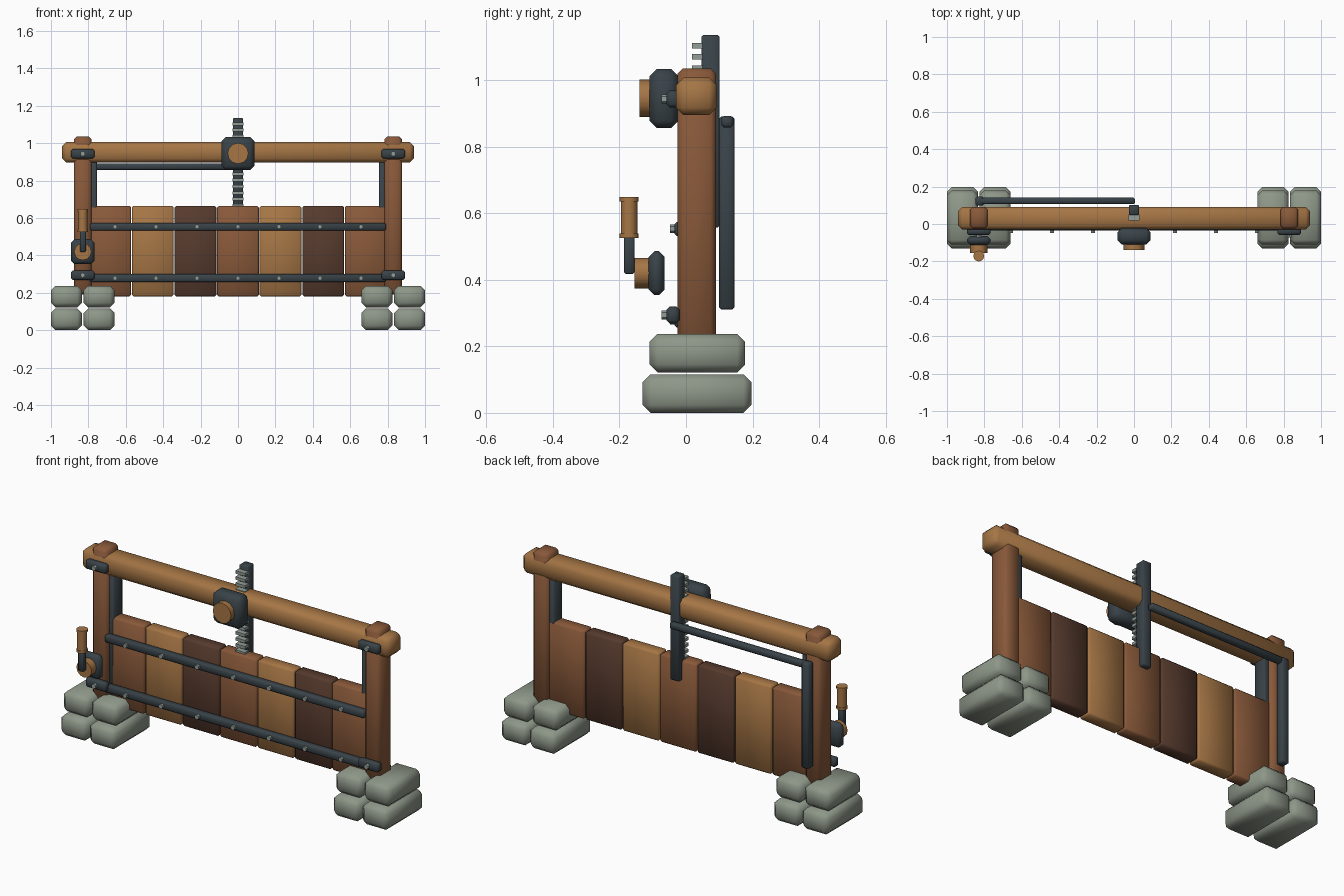
import bpy, bmesh, math
from mathutils import Matrix

if "Cube" in bpy.data.objects:
    bpy.data.objects.remove(bpy.data.objects["Cube"])


def material(name, rgb):
    m = bpy.data.materials.new(name)
    m.diffuse_color = (*rgb, 1)
    m.use_nodes = True
    m.node_tree.nodes["Principled BSDF"].inputs["Base Color"].default_value = m.diffuse_color
    return m


LIGHT = material("light_wood", (0.38, 0.18, 0.06))
MID = material("mid_wood", (0.25, 0.10, 0.042))
DARK = material("dark_wood", (0.095, 0.043, 0.027))
IRON = material("dark_iron", (0.040, 0.055, 0.065))
STONE = material("grey_stone", (0.27, 0.31, 0.25))
STEEL = material("pale_steel", (0.29, 0.34, 0.31))


def finish(name, bm, mat, bevel, angle):
    if bevel:
        edges = [e for e in bm.edges if len(e.link_faces) == 2 and e.calc_face_angle() > 0.9]
        bmesh.ops.bevel(bm, geom=edges, offset=bevel, segments=1, affect='EDGES', clamp_overlap=True)
    me = bpy.data.meshes.new(name)
    bm.to_mesh(me)
    bm.free()
    me.materials.append(mat)
    ob = bpy.data.objects.new(name, me)
    bpy.context.collection.objects.link(ob)
    bpy.ops.object.select_all(action='DESELECT')
    ob.select_set(True)
    bpy.context.view_layer.objects.active = ob
    bpy.ops.object.shade_smooth_by_angle(angle=math.radians(angle))
    return ob


def box(name, x, y, z, mat, bevel=0.0, angle=50):
    """Box from (min, max) ranges with chamfered edges."""
    bm = bmesh.new()
    size = [r[1] - r[0] for r in (x, y, z)]
    mid = [(r[1] + r[0]) / 2 for r in (x, y, z)]
    bmesh.ops.create_cube(bm, size=1, matrix=Matrix.Translation(mid) @ Matrix.Diagonal((*size, 1)))
    return finish(name, bm, mat, bevel, angle)


def cyl(name, centre, r, depth, mat, axis='Y', sides=12, bevel=0.0):
    bm = bmesh.new()
    rot = Matrix.Rotation(math.pi / 2, 4, 'X') if axis == 'Y' else Matrix()
    bmesh.ops.create_cone(bm, cap_ends=True, segments=sides, radius1=r, radius2=r, depth=depth,
                          matrix=Matrix.Translation(centre) @ rot)
    return finish(name, bm, mat, bevel, 40)


def span(c, half):
    return (c - half, c + half)


for s, side in ((-1, "left"), (1, "right")):
    # stone footing: two columns, two courses
    for i, cx in enumerate((0.7425, 0.9175)):
        box(f"{side}_lower_stone_{i}", span(s * cx, 0.0825), (-0.13, 0.197), (0, 0.116), STONE, 0.024, 60)
        box(f"{side}_upper_stone_{i}", span(s * cx, 0.0825), (-0.11, 0.178), (0.122, 0.237), STONE, 0.024, 60)
    # post, inner guide and iron brackets
    box(f"{side}_post", span(s * 0.83, 0.048), (-0.025, 0.09), (0.19, 1.035), MID, 0.016, 60)
    box(f"{side}_guide", span(s * 0.772, 0.017), (-0.003, 0.07), (0.2, 0.91), IRON, 0.004)
    for label, z in (("lower", 0.294), ("upper", 0.943)):
        box(f"{side}_{label}_bracket", span(s * 0.83, 0.063), (-0.058, -0.02), span(z, 0.025), IRON, 0.009, 60)
        cyl(f"{side}_{label}_bracket_bolt", (s * 0.83, -0.063, z), 0.014, 0.02, STEEL, sides=6)

# top beam
box("top_beam", (-0.94, 0.94), (-0.03, 0.092), (0.895, 1.007), LIGHT, 0.022, 60)

# gate planks
for i in range(7):
    box(f"plank_{i}", span((i - 3) * 0.2277, 0.1115), (-0.003, 0.072), (0.18, 0.665),
        (MID, LIGHT, DARK)[i % 3], 0.009, 60)

# iron rails with a bolt per plank
for label, z in (("lower", 0.278), ("upper", 0.553)):
    box(f"{label}_rail", (-0.79, 0.79), (-0.035, 0.005), span(z, 0.021), IRON, 0.007, 60)
    for i in range(7):
        cyl(f"{label}_rail_bolt_{i}", ((i - 3) * 0.219, -0.039, z), 0.013, 0.018, STEEL, sides=6)

# rack bar and teeth
box("rack_bar", span(0, 0.027), (0.047, 0.101), (0.557, 1.135), IRON, 0.005)
for i in range(16):
    box(f"rack_tooth_{i}", span(0, 0.029), (0.018, 0.05), span(1.103 - i * 0.0335, 0.008), STEEL)

# hub on the beam
box("hub_housing", span(0, 0.088), (-0.11, -0.022), (0.856, 1.033), IRON, 0.022, 60)
cyl("hub_cap", (0, -0.122, 0.945), 0.056, 0.036, LIGHT)

# drive rods behind the frame
box("drive_rod_vertical", (-0.847, -0.802), (0.099, 0.146), (0.31, 0.89), IRON, 0.007, 60)
box("drive_rod_horizontal", (-0.83, 0.005), (0.106, 0.142), (0.857, 0.892), IRON, 0.008, 60)

# crank
box("crank_housing", span(-0.83, 0.062), (-0.112, -0.064), (0.354, 0.486), IRON, 0.017, 60)
cyl("crank_hub", (-0.83, -0.132, 0.42), 0.046, 0.045, LIGHT)
box("crank_arm", span(-0.83, 0.016), (-0.186, -0.155), (0.418, 0.54), IRON, 0.004)
cyl("crank_grip", (-0.83, -0.171, 0.587), 0.025, 0.12, LIGHT, 'Z')
for label, z in (("lower", 0.532), ("upper", 0.642)):
    cyl(f"crank_grip_{label}_collar", (-0.83, -0.171, z), 0.029, 0.013, LIGHT, 'Z')
